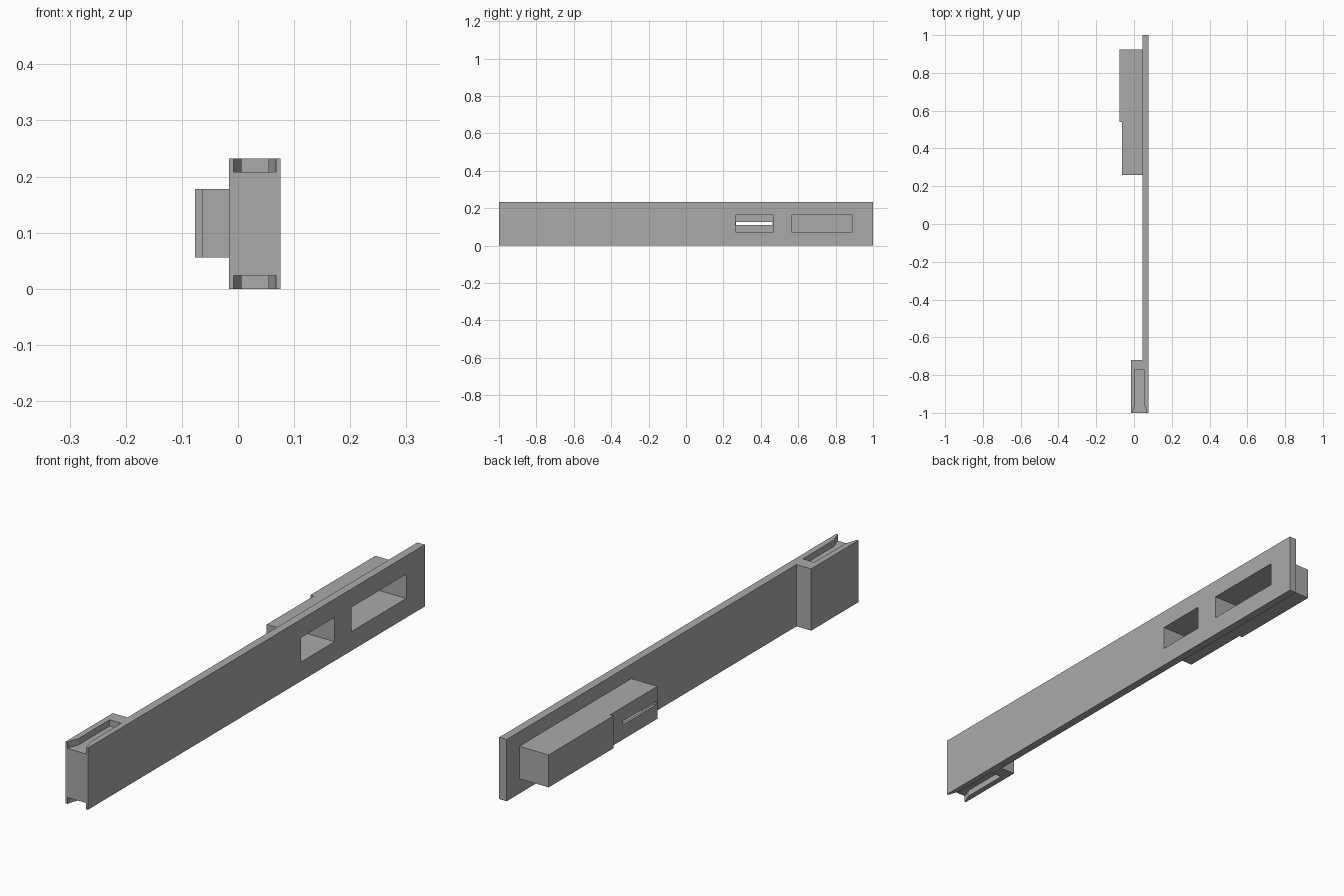
import bpy
import bmesh

cube = bpy.data.objects.get("Cube")
if cube:
    bpy.data.objects.remove(cube, do_unlink=True)

# Single plain grey
grey = bpy.data.materials.new("plain grey")
grey.use_nodes = True
GREY = (0.40, 0.40, 0.40, 1)
grey.diffuse_color = GREY
grey.node_tree.nodes["Principled BSDF"].inputs["Base Color"].default_value = GREY


def prism(name, outline, z0, z1):
    """Extrude an xy outline from z0 up to z1."""
    bm = bmesh.new()
    face = bm.faces.new([bm.verts.new((x, y, z0)) for x, y in outline])
    new = bmesh.ops.extrude_face_region(bm, geom=[face])["geom"]
    verts = [v for v in new if isinstance(v, bmesh.types.BMVert)]
    bmesh.ops.translate(bm, verts=verts, vec=(0, 0, z1 - z0))
    bmesh.ops.recalc_face_normals(bm, faces=bm.faces)
    mesh = bpy.data.meshes.new(name)
    bm.to_mesh(mesh)
    bm.free()
    mesh.materials.append(grey)
    obj = bpy.data.objects.new(name, mesh)
    bpy.context.collection.objects.link(obj)
    return obj


def box(name, x0, x1, y0, y1, z0, z1):
    return prism(name, [(x0, y0), (x1, y0), (x1, y1), (x0, y1)], z0, z1)


def combine(target, tool, operation):
    """Apply a boolean and discard the tool object."""
    tool.hide_render = True
    mod = target.modifiers.new(operation, 'BOOLEAN')
    mod.operation = operation
    mod.solver = 'EXACT'
    mod.object = tool
    bpy.context.view_layer.objects.active = target
    bpy.ops.object.modifier_apply(modifier=mod.name)
    bpy.data.objects.remove(tool, do_unlink=True)


HEIGHT, OUTER, INNER = 0.232, 0.076, 0.045

# Long side plate with the thick front end
body = prism("rail_body", [(OUTER, -1), (OUTER, 1), (INNER, 1), (INNER, -0.72),
                           (-0.016, -0.72), (-0.016, -1)], 0, HEIGHT)

# Stepped housing on the inner side
housing = prism("housing", [(0.06, 0.26), (0.06, 0.925), (-0.077, 0.925),
                            (-0.077, 0.54), (-0.063, 0.54), (-0.063, 0.26)],
                0.056, 0.178)
combine(body, housing, 'UNION')

# Pockets opening through the outer face, and the thin slot behind the first
combine(body, box("short_pocket", -0.053, 0.1, 0.265, 0.465, 0.072, 0.163), 'DIFFERENCE')
combine(body, box("long_pocket", -0.065, 0.1, 0.565, 0.89, 0.072, 0.163), 'DIFFERENCE')
combine(body, box("slot", -0.1, 0, 0.267, 0.463, 0.111, 0.125), 'DIFFERENCE')

# Flared guide grooves in the top and bottom of the front end
MID, DEPTH = 0.03, 0.024
half = [(0.038, -1.02), (0.038, -1), (0.035, -0.985), (0.024, -0.955), (0.024, -0.77)]
outline = [(MID + w, y) for w, y in half] + [(MID - w, y) for w, y in reversed(half)]
for z0, z1 in ((-0.1, DEPTH), (HEIGHT - DEPTH, HEIGHT + 0.1)):
    combine(body, prism("groove", outline, z0, z1), 'DIFFERENCE')
